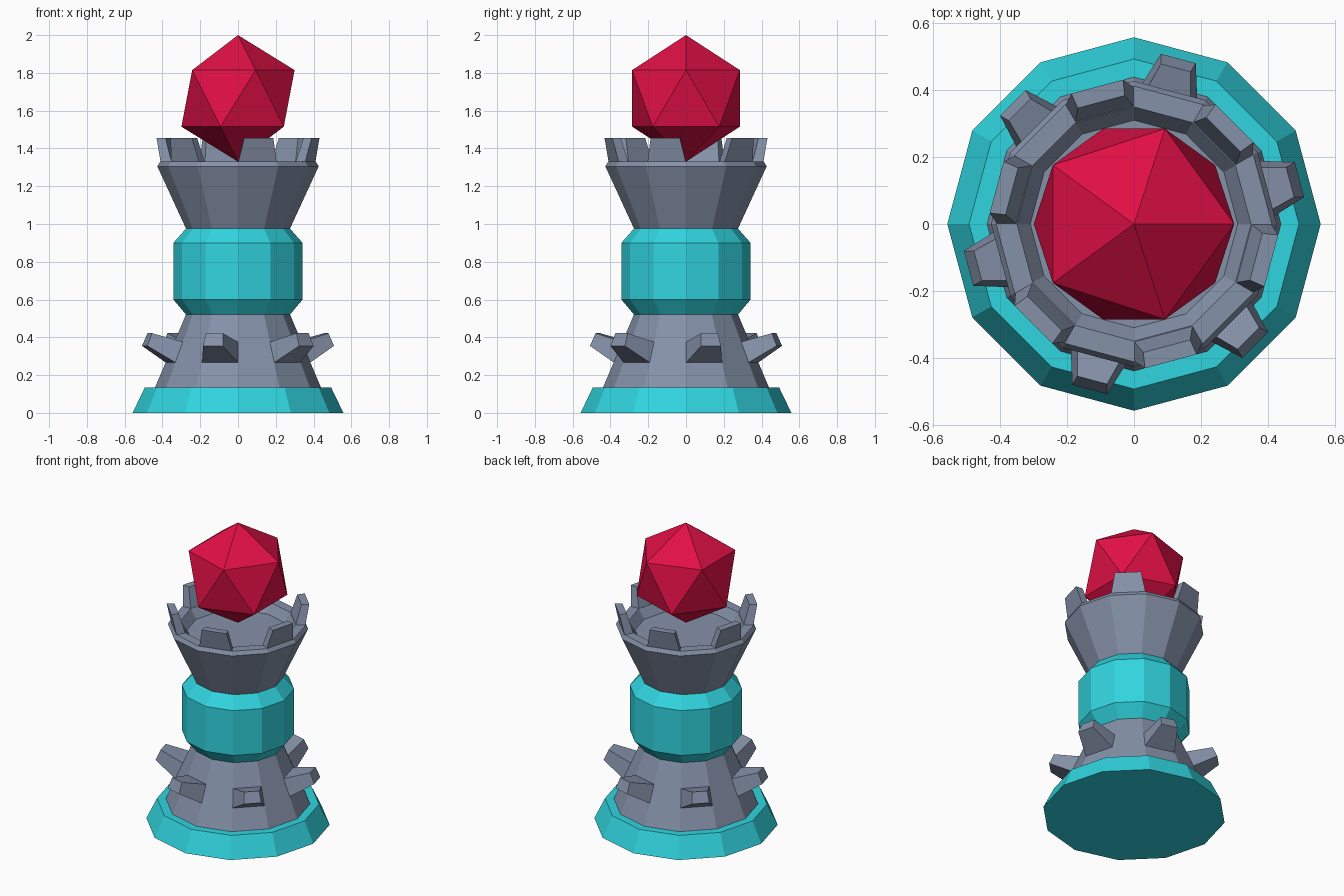
import bpy, bmesh, math
from mathutils import Matrix

if "Cube" in bpy.data.objects:
    bpy.data.objects.remove(bpy.data.objects["Cube"])

SIDES = 12


def material(name, rgb):
    m = bpy.data.materials.new(name)
    m.diffuse_color = (*rgb, 1.0)
    m.use_nodes = True
    m.node_tree.nodes["Principled BSDF"].inputs["Base Color"].default_value = m.diffuse_color
    return m


teal = material("teal", (0.03, 0.66, 0.74))
stone = material("grey_stone", (0.235, 0.285, 0.395))
red = material("gem_red", (0.75, 0.005, 0.06))


def finish(bm, name, mat):
    bmesh.ops.recalc_face_normals(bm, faces=bm.faces)
    me = bpy.data.meshes.new(name)
    bm.to_mesh(me)
    bm.free()
    me.materials.append(mat)
    ob = bpy.data.objects.new(name, me)
    bpy.context.collection.objects.link(ob)
    return ob


def lathe(name, profile, mat):
    """Twelve-sided turned part, capped at both ends of an (r, z) profile."""
    bm = bmesh.new()
    rings = []
    for r, z in profile:
        rings.append([bm.verts.new((r * math.cos(i * math.tau / SIDES),
                                    r * math.sin(i * math.tau / SIDES), z))
                      for i in range(SIDES)])
    for a, b in zip(rings, rings[1:]):
        for i in range(SIDES):
            j = (i + 1) % SIDES
            bm.faces.new((a[i], a[j], b[j], b[i]))
    bm.faces.new(rings[0])
    bm.faces.new(rings[-1])
    return finish(bm, name, mat)


def studs(name, base, tip, start, mat):
    """Six tapered blocks; base and tip are two (distance, z, width) edges each."""
    bm = bmesh.new()
    for k in range(6):
        rot = Matrix.Rotation(math.radians(start + 60 * k), 3, 'Z')
        quads = []
        for (d0, z0, w0), (d1, z1, w1) in (base, tip):
            pts = ((d0, -w0 / 2, z0), (d0, w0 / 2, z0),
                   (d1, w1 / 2, z1), (d1, -w1 / 2, z1))
            quads.append([bm.verts.new(rot @ Matrix.Translation(p).to_translation()) for p in pts])
        a, b = quads
        bm.faces.new(a)
        bm.faces.new(b)
        for i in range(4):
            j = (i + 1) % 4
            bm.faces.new((a[i], a[j], b[j], b[i]))
    return finish(bm, name, mat)


# Stacked tower parts
lathe("base_plinth", [(0.558, 0), (0.493, 0.135)], teal)
lathe("lower_tower", [(0.44, 0.133), (0.275, 0.522)], stone)
lathe("middle_band", [(0.275, 0.52), (0.342, 0.6), (0.342, 0.9), (0.275, 0.976)], teal)
lathe("upper_cup", [(0.275, 0.975), (0.427, 1.305), (0.412, 1.33),
                    (0.35, 1.33), (0.31, 1.27)], stone)

# Spikes growing from every second facet of the lower tower
studs("tower_spikes",
      ((0.367, 0.265, 0.198), (0.322, 0.375, 0.175)),
      ((0.512, 0.355, 0.108), (0.483, 0.422, 0.092)), 15, stone)

# Battlements on the cup rim
studs("battlements",
      ((0.396, 1.328, 0.21), (0.34, 1.328, 0.18)),
      ((0.425, 1.455, 0.16), (0.378, 1.455, 0.145)), 45, stone)

# Floating gem
bm = bmesh.new()
bmesh.ops.create_icosphere(bm, subdivisions=1, radius=0.335,
                           matrix=Matrix.Translation((0, 0, 1.665)))
finish(bm, "gem", red)
